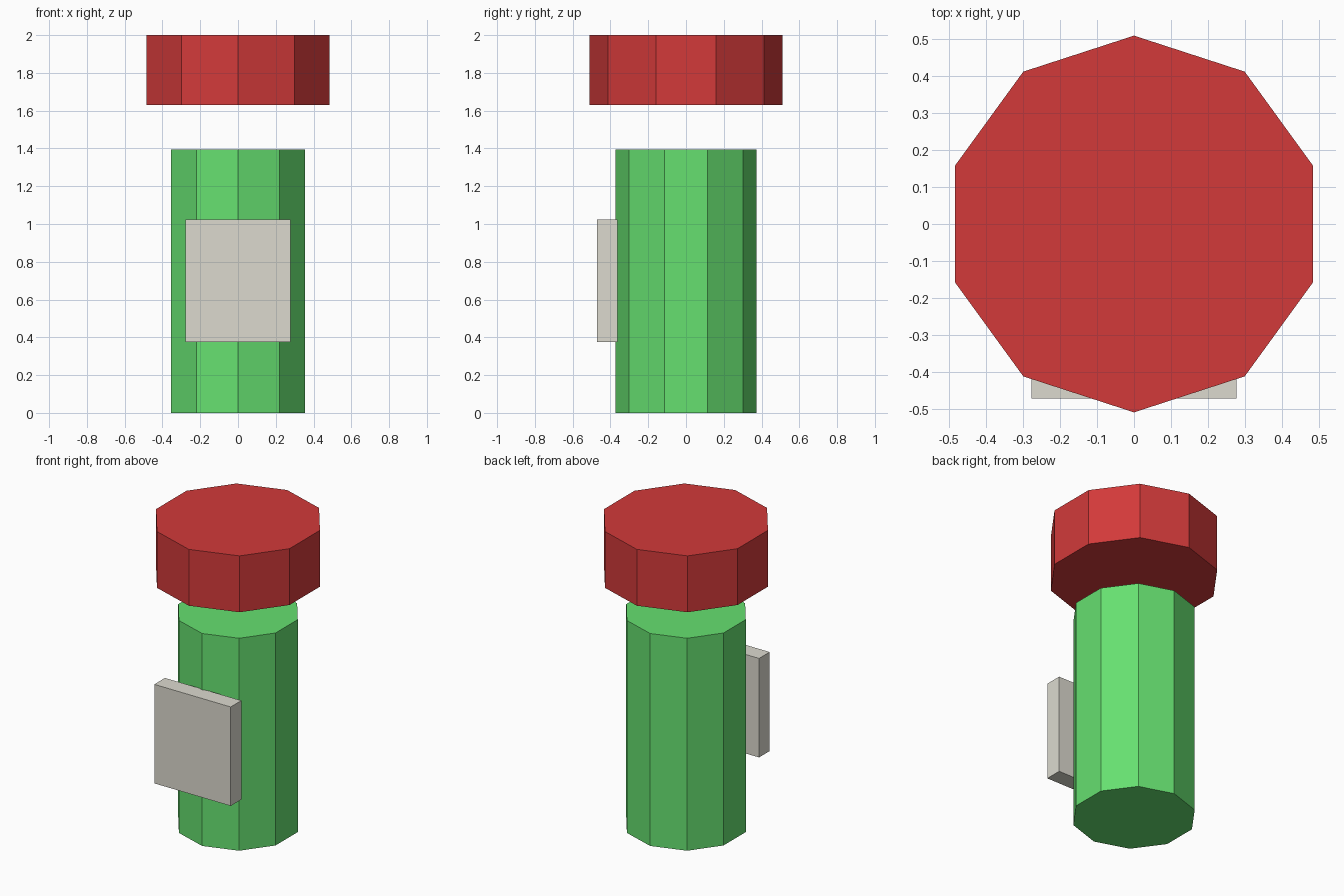
import bpy
import bmesh
import math

if "Cube" in bpy.data.objects:
    bpy.data.objects.remove(bpy.data.objects["Cube"])


def material(name, rgb):
    mat = bpy.data.materials.new(name)
    lin = [(c / 255 / 12.92) if c < 11 else ((c / 255 + 0.055) / 1.055) ** 2.4 for c in rgb]
    mat.diffuse_color = (*lin, 1)
    mat.use_nodes = True
    mat.node_tree.nodes["Principled BSDF"].inputs["Base Color"].default_value = mat.diffuse_color
    return mat


def add_object(name, bm, mat):
    bmesh.ops.recalc_face_normals(bm, faces=bm.faces)
    mesh = bpy.data.meshes.new(name)
    bm.to_mesh(mesh)
    bm.free()
    mesh.materials.append(mat)
    obj = bpy.data.objects.new(name, mesh)
    bpy.context.collection.objects.link(obj)
    return obj


def prism(name, radius, z0, z1, mat, sides=10):
    """Upright prism with a corner pointing to the front."""
    bm = bmesh.new()
    angles = [2 * math.pi * i / sides - math.pi / 2 for i in range(sides)]
    rings = [[bm.verts.new((radius * math.cos(a), radius * math.sin(a), z)) for a in angles]
             for z in (z0, z1)]
    for ring in rings:
        bm.faces.new(ring)
    for i in range(sides):
        j = (i + 1) % sides
        bm.faces.new((rings[0][i], rings[0][j], rings[1][j], rings[1][i]))
    return add_object(name, bm, mat)


def box(name, size, centre, mat):
    bm = bmesh.new()
    bmesh.ops.create_cube(bm, size=1)
    bmesh.ops.scale(bm, vec=size, verts=bm.verts)
    bmesh.ops.translate(bm, vec=centre, verts=bm.verts)
    return add_object(name, bm, mat)


green = material("green", (102, 224, 112))
red = material("red", (210, 58, 58))
grey = material("warm grey", (220, 218, 207))

# Ten-sided body, floating cap and front label plate
prism("body", 0.372, 0, 1.395, green)
prism("cap", 0.51, 1.63, 2.0, red)
box("label_plate", (0.555, 0.11, 0.65), (0, -0.417, 0.70), grey)
